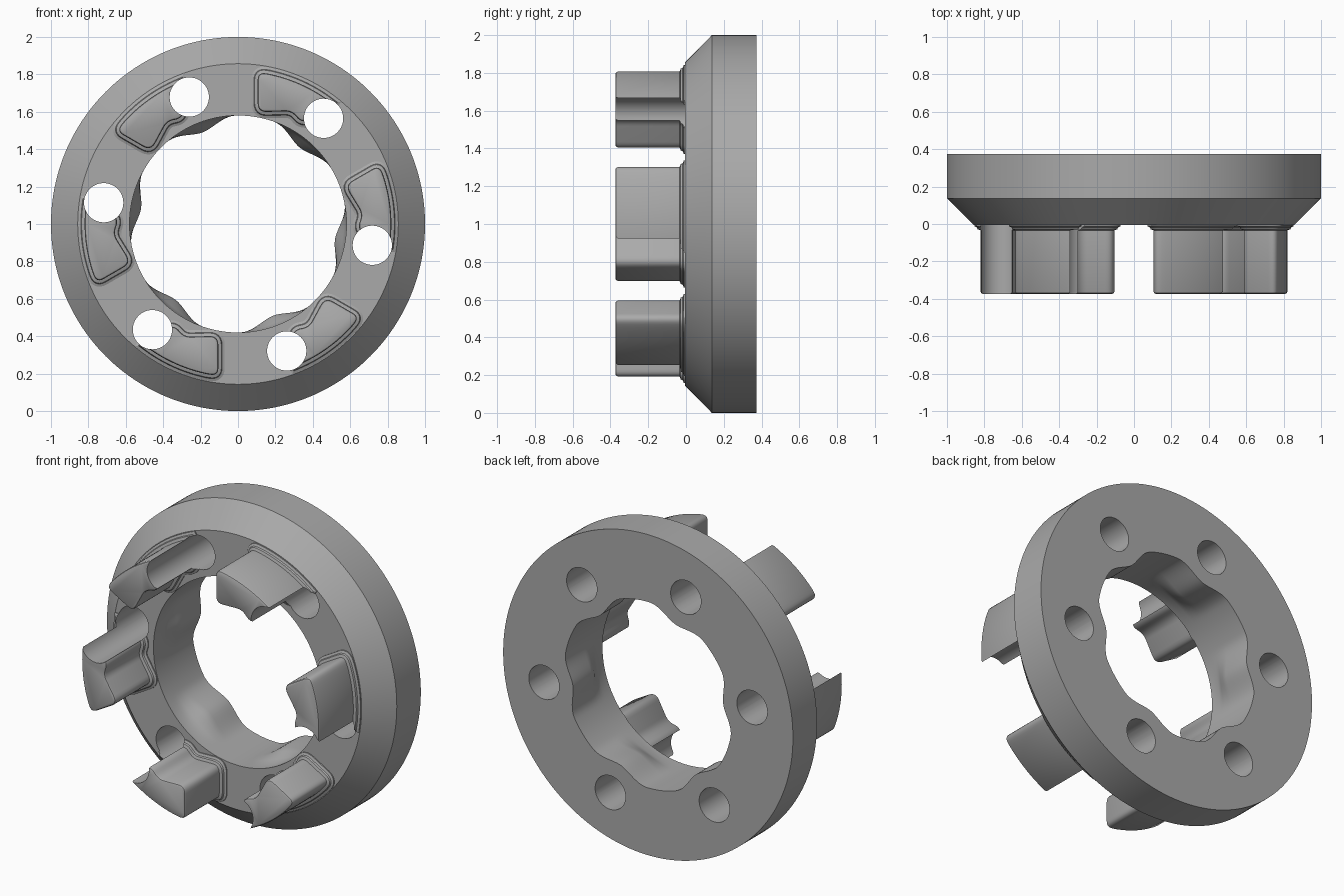
import bpy, bmesh, math
from math import cos, sin, pi, radians
from mathutils import Vector

cube = bpy.data.objects.get("Cube")
if cube:
    bpy.data.objects.remove(cube, do_unlink=True)

grey = bpy.data.materials.new("plain grey")
grey.use_nodes = True
GREY = (0.4, 0.4, 0.4, 1)
grey.diffuse_color = GREY
grey.node_tree.nodes["Principled BSDF"].inputs["Base Color"].default_value = GREY

HUB = Vector((0, 0, 1))
HOLE_ANGLE, HOLE_DIST, HOLE_R = radians(51), 0.727, 0.105


def loft(name, loops, closed=False):
    """Skin equal-length loops of points; close into a tube or cap both ends."""
    bm = bmesh.new()
    rows = [[bm.verts.new(p) for p in loop] for loop in loops]
    n = len(rows[0])
    pairs = list(zip(rows, rows[1:])) + ([(rows[-1], rows[0])] if closed else [])
    for a, b in pairs:
        for i in range(n):
            j = (i + 1) % n
            bm.faces.new((a[i], a[j], b[j], b[i]))
    if not closed:
        bm.faces.new(rows[0])
        bm.faces.new(rows[-1])
    bmesh.ops.recalc_face_normals(bm, faces=bm.faces)
    mesh = bpy.data.meshes.new(name)
    bm.to_mesh(mesh)
    bm.free()
    mesh.materials.append(grey)
    ob = bpy.data.objects.new(name, mesh)
    ob.location = HUB
    bpy.context.collection.objects.link(ob)
    return ob


def circle(r, y, cx=0, cz=0, n=192):
    """r is a number or a function of angle."""
    pts = []
    for i in range(n):
        a = 2 * pi * i / n
        d = r(a) if callable(r) else r
        pts.append((cx + d * cos(a), y, cz + d * sin(a)))
    return pts


def cut_and_smooth(ob, cutters):
    bpy.ops.object.select_all(action='DESELECT')
    bpy.context.view_layer.objects.active = ob
    ob.select_set(True)
    for c in cutters:
        mod = ob.modifiers.new("hole", 'BOOLEAN')
        mod.operation, mod.solver, mod.object = 'DIFFERENCE', 'EXACT', c
        bpy.ops.object.modifier_apply(modifier=mod.name)
    bpy.ops.object.shade_smooth_by_angle(angle=radians(30))


# Bolt hole cutters
holes = []
for k in range(6):
    a = HOLE_ANGLE + k * pi / 3
    x, z = HOLE_DIST * cos(a), HOLE_DIST * sin(a)
    c = loft("hole_cutter", [circle(HOLE_R, y, x, z, 48) for y in (-0.6, 0.6)])
    c.hide_render = True
    holes.append(c)


# Ring: chamfered outside, bore with bulges beside the holes toward the back
def bore(depth):
    def radius(a):
        off = (a - HOLE_ANGLE + pi / 6) % (pi / 3) - pi / 6
        w = max(0, 1 - abs(off) / radians(20))
        return 0.58 - 0.055 * depth * w * w * (3 - 2 * w)
    return radius


ring = loft("ring", [
    circle(0.857, -0.005), circle(1, 0.137), circle(1, 0.374),
    circle(bore(1), 0.374), circle(bore(1), 0.19), circle(bore(0.8), 0.15),
    circle(bore(0.3), 0.1), circle(bore(0), 0.06), circle(bore(0), -0.005),
], closed=True)


# Prong outline with rounded corners
def rounded(corners, steps=6):
    pts = []
    for i, (x, z, r) in enumerate(corners):
        p = Vector((x, z))
        if not r:
            pts.append(p)
            continue
        a = Vector(corners[i - 1][:2]) - p
        b = Vector(corners[(i + 1) % len(corners)][:2]) - p
        s, e = p + a.normalized() * r, p + b.normalized() * r
        for k in range(steps + 1):
            t = k / steps
            pts.append(s * (1 - t) ** 2 + p * (2 * t * (1 - t)) + e * t * t)
    return pts


def grow(pts, d):
    out = []
    for i, p in enumerate(pts):
        u = (p - pts[i - 1]).normalized()
        v = (pts[(i + 1) % len(pts)] - p).normalized()
        n1, n2 = Vector((u.y, -u.x)), Vector((v.y, -v.x))
        out.append(p + (n1 + n2) * (d / max(0.4, 1 + n1.dot(n2))))
    return out


arc = [(0.82 * cos(radians(t)), 0.82 * sin(radians(t)), 0) for t in range(52, 80, 2)]
outline = rounded(arc + [(0.105, 0.813, 0.045), (0.105, 0.598, 0.05),
                         (0.285, 0.603, 0.035), (0.335, 0.548, 0.025),
                         (0.44, 0.55, 0)])

# Section steps: flared foot, straight shank, eased tip
steps = [(0.02, 0.034), (-0.012, 0.034), (-0.018, 0.02), (-0.028, 0.016),
         (-0.034, 0), (-0.362, 0), (-0.37, -0.004), (-0.374, -0.011)]
prong = loft("prong_1", [[(p.x, y, p.y) for p in grow(outline, d)] for y, d in steps])

cut_and_smooth(ring, holes)
cut_and_smooth(prong, holes[:1])
for k in range(1, 6):
    copy = prong.copy()
    copy.name = f"prong_{k + 1}"
    copy.rotation_euler.y = k * pi / 3
    bpy.context.collection.objects.link(copy)

for c in holes:
    bpy.data.objects.remove(c, do_unlink=True)
